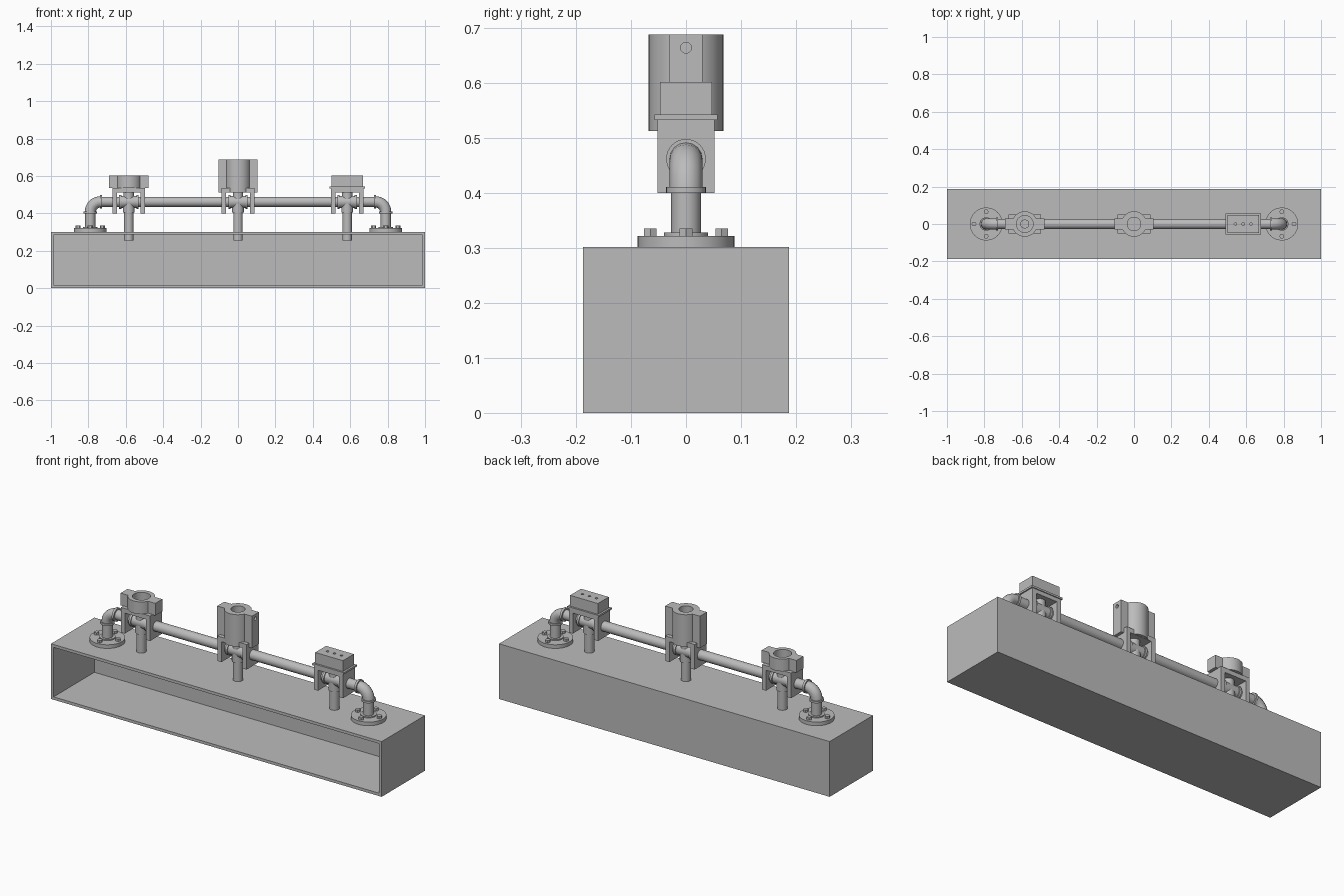
import bpy, bmesh, math
from mathutils import Matrix, Vector

cube = bpy.data.objects.get("Cube")
if cube:
    bpy.data.objects.remove(cube, do_unlink=True)

grey = bpy.data.materials.new("plain grey")
grey.use_nodes = True
grey.diffuse_color = (0.5, 0.5, 0.5, 1)
grey.node_tree.nodes["Principled BSDF"].inputs["Base Color"].default_value = (0.5, 0.5, 0.5, 1)

PIPE_Z = 0.462
TOP = 0.302
STATION = 0.584
FLANGE_X = 0.79


def finish(name, bm, smooth=False):
    bmesh.ops.remove_doubles(bm, verts=bm.verts, dist=1e-5)
    bmesh.ops.recalc_face_normals(bm, faces=bm.faces)
    mesh = bpy.data.meshes.new(name)
    bm.to_mesh(mesh)
    bm.free()
    mesh.materials.append(grey)
    ob = bpy.data.objects.new(name, mesh)
    bpy.context.collection.objects.link(ob)
    if smooth:
        bpy.ops.object.select_all(action="DESELECT")
        ob.select_set(True)
        bpy.context.view_layer.objects.active = ob
        bpy.ops.object.shade_smooth_by_angle(angle=math.radians(35))
    return ob


def box(name, x, y, z):
    """Box from (min, max) ranges."""
    bm = bmesh.new()
    bmesh.ops.create_cube(bm, size=1)
    for v in bm.verts:
        v.co = [(r[0] + r[1]) / 2 + c * (r[1] - r[0]) for r, c in zip((x, y, z), v.co)]
    return finish(name, bm)


def lathe(name, profile, origin=(0, 0, 0), axis="z", sides=32, smooth=True):
    """Turn (radius, height) points around an axis through origin."""
    bm = bmesh.new()
    verts = [bm.verts.new((r, 0, h)) for r, h in profile]
    edges = [bm.edges.new(pair) for pair in zip(verts, verts[1:])]
    bmesh.ops.spin(bm, geom=verts + edges, cent=(0, 0, 0), axis=(0, 0, 1),
                   angle=math.tau, steps=sides, use_duplicate=False)
    bmesh.ops.remove_doubles(bm, verts=bm.verts, dist=1e-5)
    if axis == "x":
        bm.transform(Matrix.Rotation(math.pi / 2, 4, "Y"))
    bm.transform(Matrix.Translation(origin))
    return finish(name, bm, smooth)


def rod(name, r, low, high, origin=(0, 0, 0), axis="z", sides=32):
    return lathe(name, [(0, low), (r, low), (r, high), (0, high)], origin, axis, sides, sides > 8)


def cut(target, cutter):
    mod = target.modifiers.new("cut", "BOOLEAN")
    mod.operation = "DIFFERENCE"
    mod.solver = "EXACT"
    mod.object = cutter
    bpy.context.view_layer.objects.active = target
    bpy.ops.object.modifier_apply(modifier=mod.name)
    bpy.data.objects.remove(cutter, do_unlink=True)


# Long hollow base, open at the front
bm = bmesh.new()
bmesh.ops.create_cube(bm, size=1)
bmesh.ops.scale(bm, vec=(2, 0.374, TOP), verts=bm.verts)
bmesh.ops.translate(bm, vec=(0, 0, TOP / 2), verts=bm.verts)
front = min(bm.faces, key=lambda f: f.calc_center_median().y)
bmesh.ops.inset_region(bm, faces=[front], thickness=0.022)
back = bmesh.ops.extrude_face_region(bm, geom=[front])["geom"]
bmesh.ops.translate(bm, vec=(0, 0.352, 0), verts=[v for v in back if isinstance(v, bmesh.types.BMVert)])
if front.is_valid:
    bmesh.ops.delete(bm, geom=[front], context="FACES_ONLY")
finish("base_box", bm)

# Main horizontal pipe
rod("main_pipe", 0.027, -0.735, 0.735, (0, 0, PIPE_Z), "x")


def elbow(name, side):
    """Bent pipe swept from the upright to the horizontal pipe."""
    bm = bmesh.new()
    sides, steps, bend, r = 16, 5, 0.055, 0.03
    rings = []
    for i in range(steps + 1):
        a = math.pi / 2 * i / steps
        out = Vector((side * math.cos(a), 0, math.sin(a)))
        centre = Vector((side * (FLANGE_X - bend), 0, PIPE_Z - bend)) + out * bend
        rings.append([bm.verts.new(centre + r * (out * math.cos(t) + Vector((0, math.sin(t), 0))))
                      for t in (math.tau * k / sides for k in range(sides))])
    for a, b in zip(rings, rings[1:]):
        for k in range(sides):
            n = (k + 1) % sides
            bm.faces.new((a[k], a[n], b[n], b[k]))
    finish(name, bm, True)


# Flanged feet with bolts, uprights and elbows
for label, side in (("left", 1), ("right", -1)):
    foot = (side * FLANGE_X, 0, 0)
    rod(f"{label}_flange", 0.088, TOP, 0.322, foot, sides=48)
    rod(f"{label}_flange_collar", 0.04, 0.32, 0.328, foot)
    rod(f"{label}_upright", 0.027, 0.32, 0.408, foot)
    rod(f"{label}_upright_collar", 0.036, 0.4, 0.411, foot)
    rod(f"{label}_elbow_collar", 0.036, -0.006, 0.006, (side * 0.733, 0, PIPE_Z), "x")
    elbow(f"{label}_elbow", side)
    for k in range(4):
        a = k * math.pi / 2
        spot = (foot[0] + 0.065 * math.cos(a), 0.065 * math.sin(a), 0)
        rod(f"{label}_bolt_{k + 1}", 0.0135, 0.32, 0.335, spot, sides=6)


def bracket(name, x):
    """Upside-down U profile pushed through the depth."""
    bm = bmesh.new()
    half, wall, low, under, high = 0.088, 0.024, 0.4, 0.512, 0.537
    inner = half - wall
    outline = [(-half, low), (-inner, low), (-inner, under), (inner, under),
               (inner, low), (half, low), (half, high), (-half, high)]
    face = bm.faces.new([bm.verts.new((x + px, -0.052, pz)) for px, pz in outline])
    new = bmesh.ops.extrude_face_region(bm, geom=[face])["geom"]
    bmesh.ops.translate(bm, vec=(0, 0.104, 0), verts=[v for v in new if isinstance(v, bmesh.types.BMVert)])
    if len(bm.faces) == 9:
        bm.faces.new([v for v in face.verts])
    finish(name, bm)


# Three stations: bracket, tee fitting and hanging outlet
for label, x in (("right", -STATION), ("middle", 0), ("left", STATION)):
    bracket(f"{label}_bracket", x)
    rod(f"{label}_tee_body", 0.032, -0.05, 0.05, (x, 0, PIPE_Z), "x")
    for s in (-1, 1):
        rod(f"{label}_tee_collar", 0.037, -0.006, 0.006, (x + s * 0.046, 0, PIPE_Z), "x")
    rod(f"{label}_riser", 0.028, PIPE_Z, 0.52, (x, 0, 0))
    lathe(f"{label}_outlet", [(0, 0.255), (0.025, 0.255), (0.025, 0.405), (0.031, 0.405),
                              (0.031, PIPE_Z), (0, PIPE_Z)], (x, 0, 0))


def holder(label, x, low, high, bore, floor):
    """Bored round socket with two flat ears."""
    lathe(f"{label}_socket", [(0, low), (0.068, low), (0.068, high), (bore, high),
                              (bore, floor), (0, floor)], (x, 0, 0), sides=48)
    return [box(f"{label}_ear", sorted((x + s * 0.054, x + s * 0.105)), (-0.03, 0.03), (low, high))
            for s in (-1, 1)]


# Short socket with a stem inside
holder("right", -STATION, 0.535, 0.602, 0.045, 0.55)
rod("right_socket_stem", 0.024, 0.549, 0.57, (-STATION, 0, 0))

# Tall socket with a cross hole in one ear
ears = holder("middle", 0, 0.513, 0.688, 0.036, 0.58)
cut(ears[1], rod("hole_cutter", 0.01, 0.075, 0.13, (0, 0, 0.664), "x", 16))

# Lidded box with three small holes
box("left_box_plate", (STATION - 0.095, STATION + 0.095), (-0.057, 0.057), (0.533, 0.543))
body = box("left_box", (STATION - 0.084, STATION + 0.084), (-0.047, 0.047), (0.54, 0.602))
for dx in (-0.042, 0, 0.042):
    cut(body, rod("hole_cutter", 0.007, 0.585, 0.65, (STATION + dx, 0, 0), sides=12))
